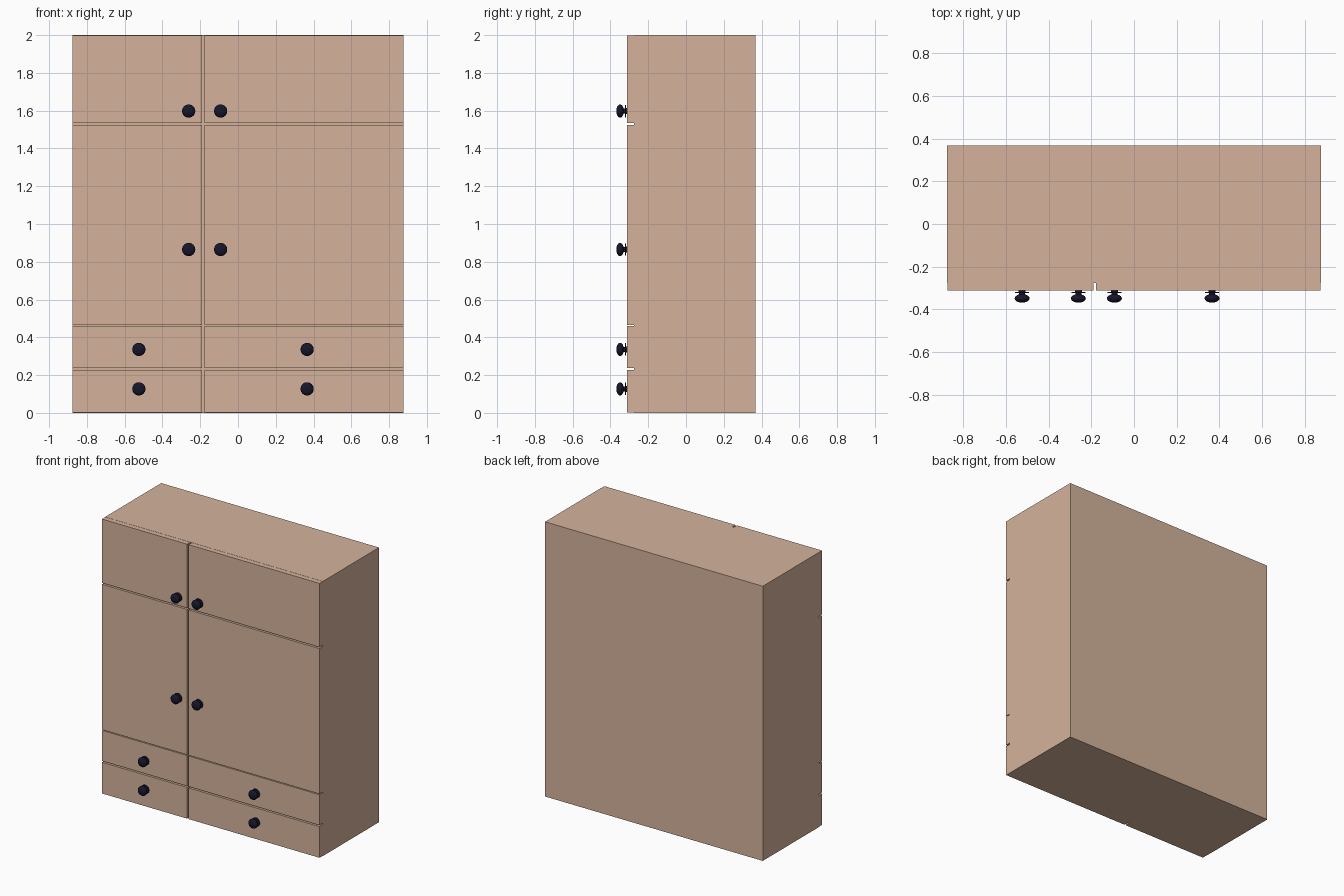
import bpy, bmesh, math
from mathutils import Vector

if "Cube" in bpy.data.objects:
    bpy.data.objects.remove(bpy.data.objects["Cube"])


def material(name, rgb):
    m = bpy.data.materials.new(name)
    m.diffuse_color = (*rgb, 1)
    m.use_nodes = True
    m.node_tree.nodes["Principled BSDF"].inputs["Base Color"].default_value = m.diffuse_color
    return m


WOOD = material("wood", (0.66, 0.45, 0.33))
DARK = material("dark_knob", (0.008, 0.008, 0.025))


def add_object(name, bm, mat):
    bmesh.ops.recalc_face_normals(bm, faces=bm.faces)
    mesh = bpy.data.meshes.new(name)
    bm.to_mesh(mesh)
    bm.free()
    mesh.materials.append(mat)
    ob = bpy.data.objects.new(name, mesh)
    bpy.context.collection.objects.link(ob)
    return ob


def box(name, lo, hi, mat=WOOD):
    lo, hi = Vector(lo), Vector(hi)
    bm = bmesh.new()
    bmesh.ops.create_cube(bm, size=1)
    for v in bm.verts:
        v.co = (lo + hi) / 2 + v.co * (hi - lo)
    return add_object(name, bm, mat)


def knob(name, x, z):
    # profile as (radius, distance from door): foot, flange, neck, rounded head
    prof = [(0, 0), (0.016, 0), (0.016, 0.005), (0.033, 0.005), (0.033, 0.010),
            (0.014, 0.011), (0.014, 0.020)]
    for i in range(2, 13):
        a = math.pi * (i / 12 - 0.5)
        prof.append((0.035 * math.cos(a) if i < 12 else 0, 0.036 + 0.020 * math.sin(a)))
    bm = bmesh.new()
    vs = [bm.verts.new((r, -d, 0)) for r, d in prof]
    edges = [bm.edges.new(p) for p in zip(vs, vs[1:])]
    bmesh.ops.spin(bm, geom=vs + edges, cent=(0, 0, 0), axis=(0, 1, 0),
                   angle=2 * math.pi, steps=32)
    bmesh.ops.remove_doubles(bm, verts=bm.verts, dist=1e-5)
    ob = add_object(name, bm, DARK)
    ob.location = (x, FRONT, z)
    bpy.context.view_layer.objects.active = ob
    ob.select_set(True)
    bpy.ops.object.shade_smooth_by_angle(angle=math.radians(40))
    ob.select_set(False)


FRONT, SEAM, BACK = -0.313, -0.276, 0.369
W = 0.877

# Carcass
box("carcass", (-W, SEAM, 0), (W, BACK, 2))

# Fronts: two columns by four rows, each with its knob
columns = {"left": (-W + 0.001, -0.191, -0.525, -0.261),
           "right": (-0.178, W - 0.001, 0.366, -0.092)}
rows = [("lower_drawer", 0.001, 0.228, 0.127),
        ("upper_drawer", 0.238, 0.460, 0.336),
        ("main_door", 0.466, 1.524, 0.865),
        ("top_door", 1.534, 1.999, 1.598)]
for side, (x0, x1, drawer_x, door_x) in columns.items():
    for part, z0, z1, kz in rows:
        box(f"{side}_{part}", (x0, FRONT, z0), (x1, SEAM, z1))
        knob(f"{side}_{part}_knob", drawer_x if "drawer" in part else door_x, kz)
